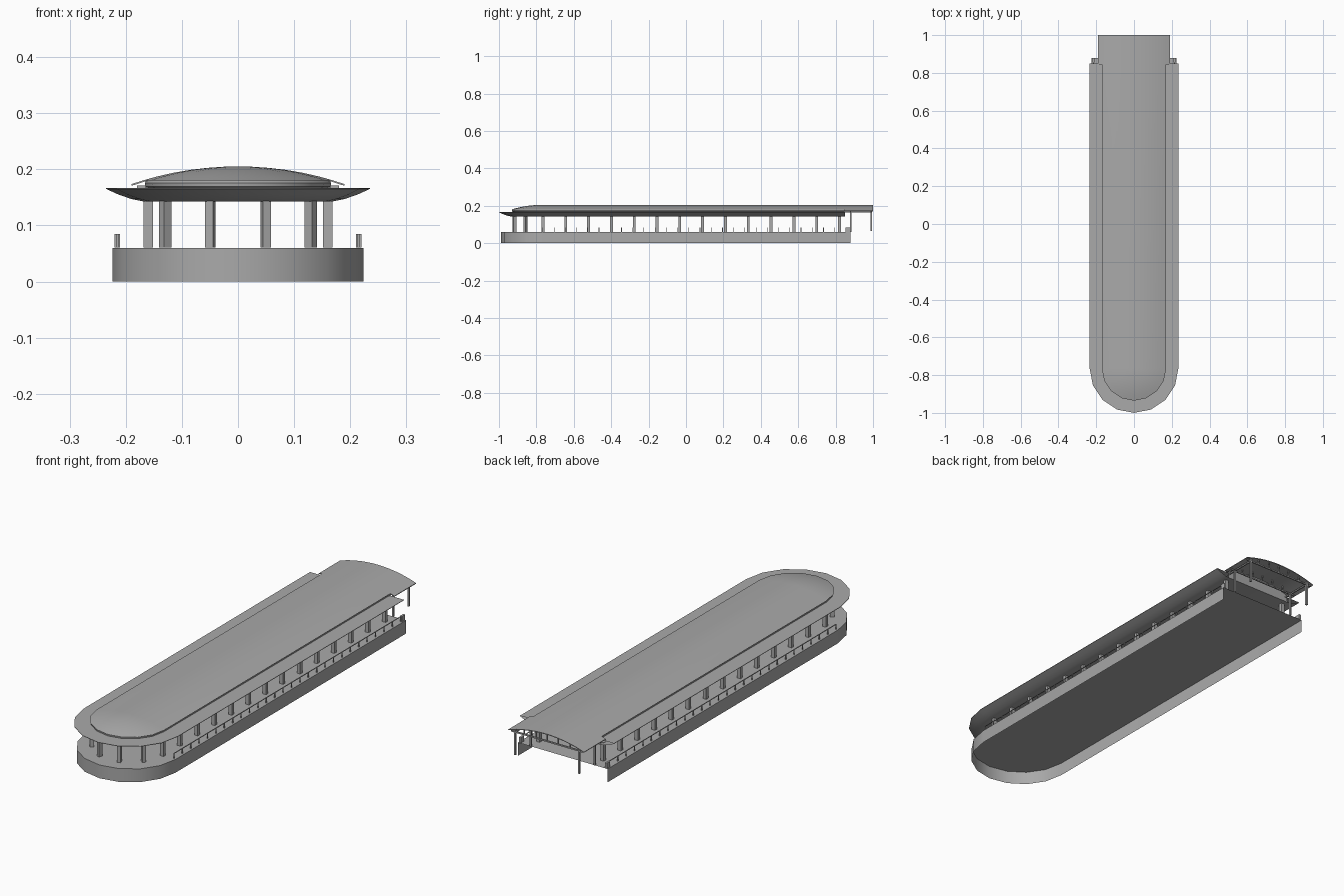
import bpy, bmesh, math
from mathutils import Matrix

if "Cube" in bpy.data.objects:
    bpy.data.objects.remove(bpy.data.objects["Cube"])

YC = -0.765   # centre of the rounded front end
SEG = 8

grey = bpy.data.materials.new("dark_grey")
grey.diffuse_color = (0.4, 0.4, 0.4, 1)
grey.use_nodes = True
grey.node_tree.nodes["Principled BSDF"].inputs["Base Color"].default_value = grey.diffuse_color


def finish(name, bm, smooth=True):
    bmesh.ops.remove_doubles(bm, verts=bm.verts, dist=1e-5)
    bmesh.ops.recalc_face_normals(bm, faces=bm.faces)
    me = bpy.data.meshes.new(name)
    bm.to_mesh(me)
    bm.free()
    me.materials.append(grey)
    ob = bpy.data.objects.new(name, me)
    bpy.context.collection.objects.link(ob)
    if smooth:
        bpy.ops.object.select_all(action='DESELECT')
        ob.select_set(True)
        bpy.context.view_layer.objects.active = ob
        bpy.ops.object.shade_smooth_by_angle(angle=math.radians(32))
    return ob


def u_sweep(name, profile, y_back):
    """Sweep an (r, z) profile along a U-shaped plan with a rounded front."""
    bm = bmesh.new()
    rings = []
    for r, z in profile:
        pts = [(r, y_back)]
        for i in range(SEG + 1):
            a = math.pi * i / SEG
            pts.append((r * math.cos(a), YC - r * math.sin(a)))
        pts.append((-r, y_back))
        rings.append([bm.verts.new((x, y, z)) for x, y in pts])
    for a, b in zip(rings, rings[1:]):
        for i in range(len(a) - 1):
            bm.faces.new((a[i], a[i + 1], b[i + 1], b[i]))
    return finish(name, bm)


def boxes(name, items):
    """Boxes given as (centre, size, turn about z), joined in one object."""
    bm = bmesh.new()
    for c, s, *turn in items:
        rot = Matrix.Rotation(turn[0] if turn else 0, 4, 'Z')
        m = Matrix.Translation(c) @ rot @ Matrix.Diagonal((*s, 1))
        bmesh.ops.create_cube(bm, size=1, matrix=m)
    finish(name, bm, False)


# platform: outer wall and deck, open below and at the back
u_sweep("platform", [(0.224, 0), (0.224, 0.06), (0, 0.06)], 0.88)

# lower roof skirt with ceiling
u_sweep("roof_skirt", [(0, 0.143), (0.17, 0.143), (0.19, 0.147), (0.213, 0.155),
                       (0.235, 0.165), (0.235, 0.167), (0.16, 0.167)], 0.85)

# rounded band under the upper roof
u_sweep("roof_band", [(0.158, 0.166), (0.165, 0.169), (0.166, 0.176),
                      (0.16, 0.181)], 0.85)

# upper roof, shallow vault
arch = [(0.17, 0.180), (0.145, 0.187), (0.115, 0.1938), (0.085, 0.199),
        (0.055, 0.2025), (0.025, 0.2046), (0, 0.205)]
u_sweep("upper_roof", arch, 0.85)

# end wall closing the roof space
bm = bmesh.new()
half = [(0.17, 0.143), (0.165, 0.168), (0.165, 0.179)] + arch[1:-1]
pts = half + [(0, 0.205)] + [(-x, z) for x, z in reversed(half)]
bm.faces.new([bm.verts.new((x, 0.848, z)) for x, z in pts])
finish("roof_end_wall", bm, False)

# columns: two straight rows plus four around the rounded end
cols = [(s * 0.16, YC + 0.122 * i, 0) for i in range(14) for s in (-1, 1)]
for deg in (36, 72, 108, 144):
    a = math.radians(deg)
    cols.append((0.16 * math.cos(a), YC - 0.16 * math.sin(a), -a))
boxes("columns", [((x, y, 0.1025), (0.017, 0.015, 0.084), t) for x, y, t in cols])

# side railings
rail = []
for s in (-1, 1):
    for i in range(28):
        rail.append(((s * 0.215, YC + 0.06 * i, 0.073), (0.004, 0.003, 0.024)))
    rail.append(((s * 0.215, 0.0525, 0.084), (0.004, 1.635, 0.002)))
    rail.append(((s * 0.215, 0.868, 0.073), (0.01, 0.024, 0.024)))
boxes("side_railings", rail)

# rear canopy: arched sheet with thickness, extruded along y
half = [(0.19, 0.1735)] + arch[:-1]
top = half + [(0, 0.205)] + [(-x, z) for x, z in reversed(half)]
loop = top + [(x, z - 0.003) for x, z in reversed(top)]
bm = bmesh.new()
rows = [[bm.verts.new((x, y, z)) for x, z in loop] for y in (0.845, 1.0)]
n = len(loop)
for i in range(n):
    j = (i + 1) % n
    bm.faces.new((rows[0][i], rows[0][j], rows[1][j], rows[1][i]))
for row in rows:      # end strips
    for i in range(len(top) - 1):
        bm.faces.new((row[i], row[i + 1], row[n - 2 - i], row[n - 1 - i]))
finish("rear_canopy", bm)

# canopy frame: posts, beams and short struts up to the arch
frame = []
for s in (-1, 1):
    frame.append(((s * 0.16, 0.99, 0.122), (0.008, 0.008, 0.115)))
    frame.append(((s * 0.16, 0.88, 0.1145), (0.008, 0.008, 0.107)))
    frame.append(((s * 0.16, 0.92, 0.168), (0.006, 0.15, 0.006)))
for y in (0.88, 0.99):
    frame.append(((0, y, 0.168), (0.36, 0.006, 0.006)))
    for x, z in ((0, 0.203), (0.055, 0.2), (-0.055, 0.2), (0.115, 0.191), (-0.115, 0.191)):
        frame.append(((x, y, (0.168 + z) / 2), (0.004, 0.004, z - 0.168)))
boxes("canopy_frame", frame)
